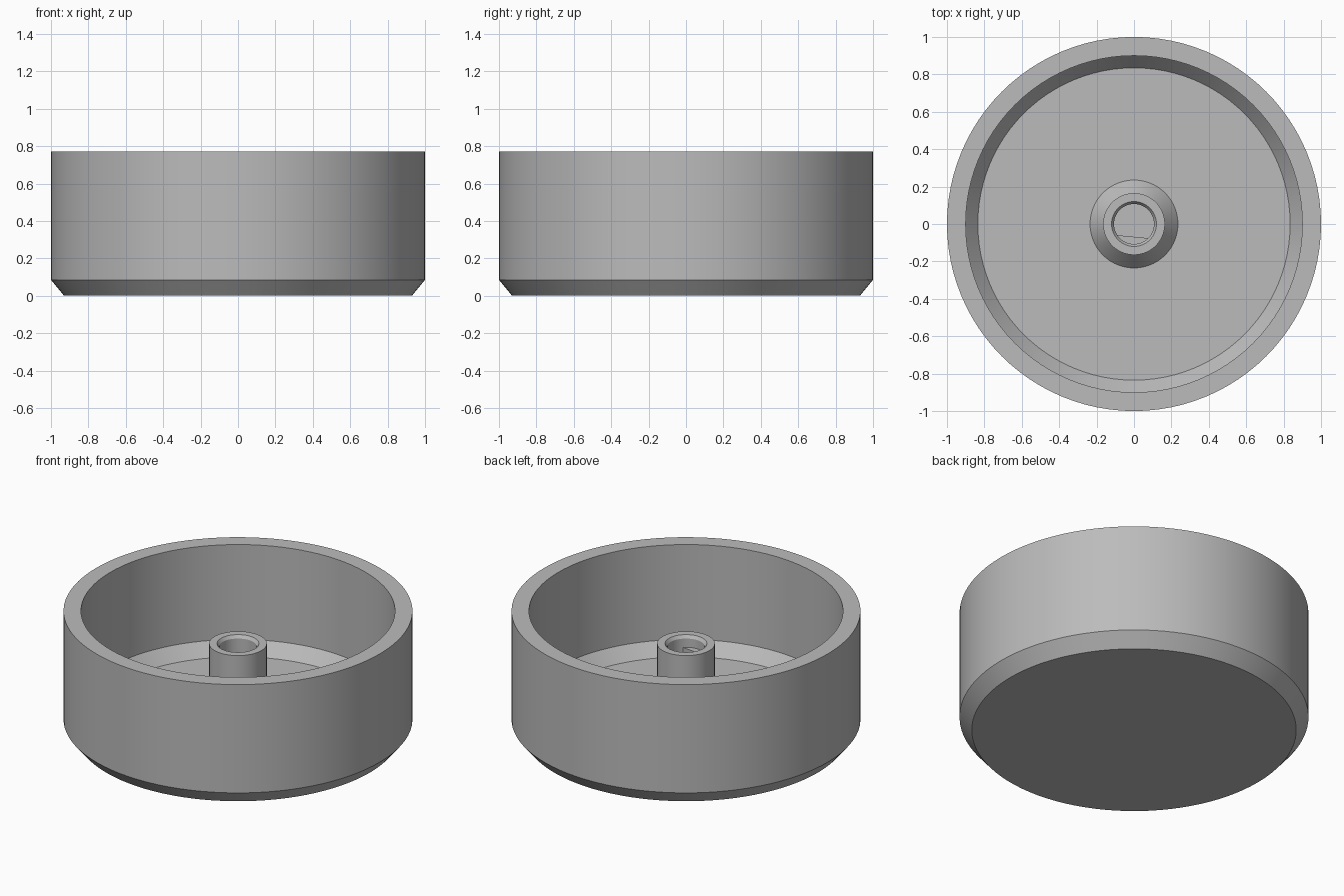
import bpy, bmesh, math

if "Cube" in bpy.data.objects:
    bpy.data.objects.remove(bpy.data.objects["Cube"])

SEG = 96

grey = bpy.data.materials.new("light_grey")
grey.diffuse_color = (0.50, 0.50, 0.50, 1)
grey.use_nodes = True
grey.node_tree.nodes["Principled BSDF"].inputs["Base Color"].default_value = grey.diffuse_color


def finish(bm, name):
    bmesh.ops.recalc_face_normals(bm, faces=bm.faces[:])
    mesh = bpy.data.meshes.new(name)
    bm.to_mesh(mesh)
    bm.free()
    mesh.materials.append(grey)
    ob = bpy.data.objects.new(name, mesh)
    bpy.context.collection.objects.link(ob)
    bpy.ops.object.select_all(action='DESELECT')
    ob.select_set(True)
    bpy.context.view_layer.objects.active = ob
    bpy.ops.object.shade_smooth_by_angle(angle=math.radians(25))
    return ob


def lathe(name, profile):
    """Spin a closed (radius, height) outline around the z axis."""
    bm = bmesh.new()
    verts = [bm.verts.new((r, 0, z)) for r, z in profile]
    edges = [bm.edges.new(p) for p in zip(verts, verts[1:])]
    bmesh.ops.spin(bm, geom=verts + edges, cent=(0, 0, 0), axis=(0, 0, 1),
                   angle=2 * math.pi, steps=SEG)
    bmesh.ops.remove_doubles(bm, verts=bm.verts[:], dist=0.0005)
    return finish(bm, name)


# Round cup with chamfered base, filleted floor and hollow central shaft socket
lathe("cup_with_socket", [
    (0, 0), (0.93, 0), (1, 0.085), (1, 0.77), (0.90, 0.77),
    (0.90, 0.17), (0.835, 0.09),
    (0.235, 0.09), (0.165, 0.175), (0.165, 0.564),
    (0.12, 0.564), (0.107, 0.545), (0.107, 0.09), (0, 0.09)])

# Flat key that makes the socket D-shaped below its mouth
bm = bmesh.new()
a0, a1 = math.radians(214), math.radians(315)
arc = [a0 + (a1 - a0) * i / 20 for i in range(21)]
base = bm.faces.new([bm.verts.new((0.107 * math.cos(a), 0.107 * math.sin(a), 0.09))
                     for a in arc])
top = bmesh.ops.extrude_face_region(bm, geom=[base])["geom"]
bmesh.ops.translate(bm, vec=(0, 0, 0.40),
                    verts=[g for g in top if isinstance(g, bmesh.types.BMVert)])
finish(bm, "socket_key")
